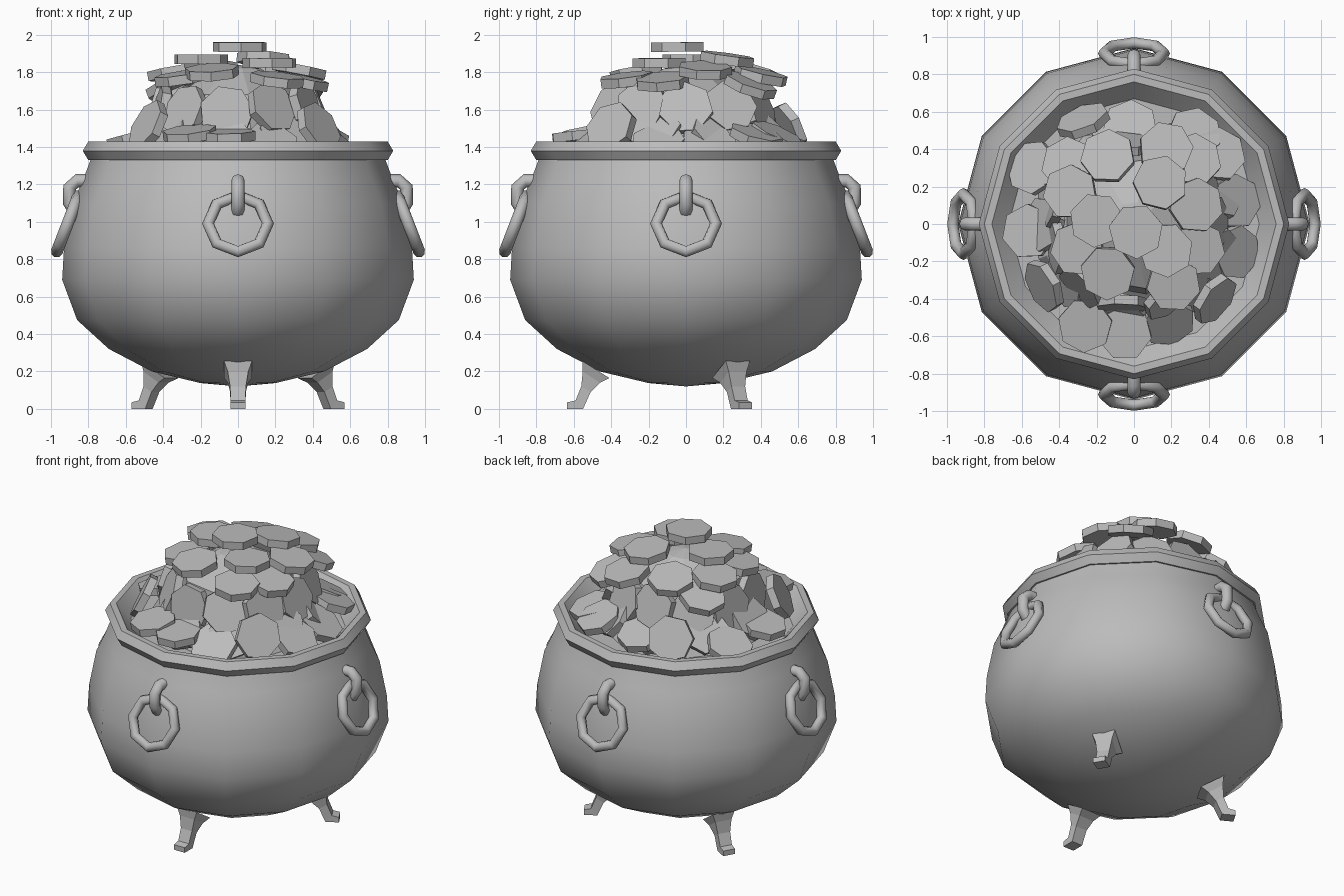
import bpy, bmesh, math, random
from math import sin, cos, pi, radians
from mathutils import Vector, Matrix

random.seed(4)
cube = bpy.data.objects.get("Cube")
if cube:
    bpy.data.objects.remove(cube, do_unlink=True)

grey = bpy.data.materials.new("plain grey")
grey.use_nodes = True
tone = (0.5, 0.5, 0.5, 1)
grey.diffuse_color = tone
grey.node_tree.nodes["Principled BSDF"].inputs["Base Color"].default_value = tone


def finish(name, bm, smooth=None):
    """Turn a bmesh into a named object, optionally smoothed by angle."""
    bmesh.ops.recalc_face_normals(bm, faces=bm.faces)
    mesh = bpy.data.meshes.new(name)
    bm.to_mesh(mesh)
    bm.free()
    mesh.materials.append(grey)
    obj = bpy.data.objects.new(name, mesh)
    bpy.context.collection.objects.link(obj)
    if smooth:
        bpy.ops.object.select_all(action='DESELECT')
        obj.select_set(True)
        bpy.context.view_layer.objects.active = obj
        bpy.ops.object.shade_smooth_by_angle(angle=radians(smooth))
    return obj


def lathe(name, profile, smooth=None, sides=12):
    """Spin a radius/height profile about the z axis."""
    bm = bmesh.new()
    verts = [bm.verts.new((r, 0, z)) for r, z in profile]
    edges = [bm.edges.new(pair) for pair in zip(verts, verts[1:])]
    bmesh.ops.spin(bm, geom=verts + edges, axis=(0, 0, 1), cent=(0, 0, 0),
                   steps=sides, angle=2 * pi, use_duplicate=False)
    bmesh.ops.remove_doubles(bm, verts=bm.verts, dist=0.001)
    return finish(name, bm, smooth)


def loft(name, sections, turn, closed=False, smooth=None):
    """Skin a row of matching cross-sections, then turn it about z."""
    bm = bmesh.new()
    rows = [[bm.verts.new(p) for p in section] for section in sections]
    count = len(rows[0])
    pairs = list(zip(rows, rows[1:]))
    if closed:
        pairs.append((rows[-1], rows[0]))
    else:
        bm.faces.new(rows[0])
        bm.faces.new(rows[-1])
    for a, b in pairs:
        for i in range(count):
            j = (i + 1) % count
            bm.faces.new((a[i], a[j], b[j], b[i]))
    bmesh.ops.rotate(bm, verts=bm.verts, cent=(0, 0, 0),
                     matrix=Matrix.Rotation(turn, 3, 'Z'))
    return finish(name, bm, smooth)


def circle(centre, u, v, radius, sides=8):
    return [centre + radius * (u * cos(2 * pi * i / sides) + v * sin(2 * pi * i / sides))
            for i in range(sides)]


# Round belly, thick bevelled lip and the sloping inside
lathe("pot_body", [(0, .12), (.2, .138), (.46, .2), (.69, .32), (.86, .475), (.94, .69),
                   (.93, .865), (.885, 1.1), (.83, 1.22), (.785, 1.34)], smooth=40)
lathe("pot_rim", [(.76, 1.33), (.8, 1.33), (.83, 1.38), (.8, 1.43), (.76, 1.43),
                  (.67, 1.33), (0, 1.33)], smooth=35)

# Carrying rings hanging from bent hooks on four sides
side = Vector((0, 1, 0))
down = Vector((.36, 0, -.93)).normalized()
outward = side.cross(down)
ring_centre = Vector((.911, 0, .99))
hook_path = [Vector((x, 0, z)) for x, z in
             [(.74, 1.22), (.86, 1.22), (.9, 1.185), (.9, 1.1), (.87, 1.05), (.8, 1.035)]]
for k, place in enumerate(("left", "back", "right", "front")):
    ring = []
    for i in range(8):
        a = i * pi / 4
        spoke = side * cos(a) + down * sin(a)
        ring.append(circle(ring_centre + spoke * .16, spoke, outward, .032))
    loft(place + "_ring", ring, k * pi / 2, closed=True, smooth=50)
    hook = []
    for i, p in enumerate(hook_path):
        along = hook_path[min(i + 1, 5)] - hook_path[max(i - 1, 0)]
        hook.append(circle(p, side, along.normalized().cross(side), .036))
    loft(place + "_hook", hook, k * pi / 2, smooth=50)

# Three flared legs with turned-out toes: outer point, inner point, half width
leg_stations = [(.555, .257, .41, .165, .075), (.552, .2, .46, .14, .055),
                (.56, .12, .51, .09, .042), (.59, .045, .55, 0, .04),
                (.635, .035, .635, 0, .04)]
for k, place in enumerate(("left", "right", "front")):
    sections = [[(ro, -w, zo), (ro, w, zo), (ri, w, zi), (ri, -w, zi)]
                for ro, zo, ri, zi, w in leg_stations]
    loft(place + "_leg", sections, radians(30 + 120 * k))

# Heap filling below the loose coins
lathe("coin_heap_core", [(.56, 1.3), (.5, 1.4), (.38, 1.5), (.35, 1.68), (.12, 1.82), (0, 1.84)],
      sides=9)


def coin(name, x, y, z, lean, wobble):
    """Seven-sided coin leaning away from the middle of the heap."""
    heading = math.atan2(y, x) + random.uniform(-wobble, wobble)
    lean = radians(lean) + random.uniform(-wobble, wobble) * .5
    normal = Vector((sin(lean) * cos(heading), sin(lean) * sin(heading), cos(lean)))
    bm = bmesh.new()
    bmesh.ops.create_cone(bm, cap_ends=True, segments=7, radius1=.147, radius2=.147, depth=.05)
    turn = normal.to_track_quat('Z', 'Y').to_matrix().to_4x4()
    spin = Matrix.Rotation(random.uniform(0, pi), 4, 'Z')
    bmesh.ops.transform(bm, verts=bm.verts, matrix=Matrix.Translation((x, y, z)) @ turn @ spin)
    finish(name, bm)


# Coins lying on top of the heap, leaning more towards its shoulder
top_coins = [(.01, -.04, 1.935), (-.2, .02, 1.87), (.14, .22, 1.87), (.33, .1, 1.81),
             (.17, -.14, 1.85), (-.14, -.26, 1.8), (-.34, .17, 1.8), (-.14, .36, 1.8),
             (.21, -.32, 1.76), (.34, -.13, 1.75), (.17, .4, 1.78), (-.3, -.13, 1.77),
             (.32, .34, 1.73), (-.35, .32, 1.72)]
for i, (x, y, z) in enumerate(top_coins):
    lean = 5 + 90 * max(0, math.hypot(x, y) - .28)
    coin(f"top_coin_{i + 1}", x, y, z, lean, .2)

# Steep coins round the flank, in two staggered tiers
tiers = [(11, .43, 1.6, 74), (9, .48, 1.47, 55)]
for tier, (count, radius, height, lean) in enumerate(tiers):
    for i in range(count):
        a = 2 * pi * (i + tier / 2) / count
        coin(f"flank_coin_{tier + 1}_{i + 1}", radius * cos(a), radius * sin(a),
             height + random.uniform(-.02, .02), lean, .3)

# Loose coins resting near the lip: position and lean
low_coins = [(-.56, -.04, 1.45, 15), (-.54, .3, 1.43, 25), (-.48, -.33, 1.51, 66),
             (-.26, -.54, 1.47, 14), (-.05, -.58, 1.46, 10), (.18, -.52, 1.42, 35),
             (.43, -.4, 1.5, 62), (.54, -.15, 1.42, 38), (.54, .12, 1.42, 30),
             (.45, .37, 1.46, 22), (.32, .48, 1.46, 25), (-.02, .52, 1.45, 20),
             (-.27, .55, 1.5, 62)]
for i, (x, y, z, lean) in enumerate(low_coins):
    coin(f"low_coin_{i + 1}", x, y, z, lean, .15)
